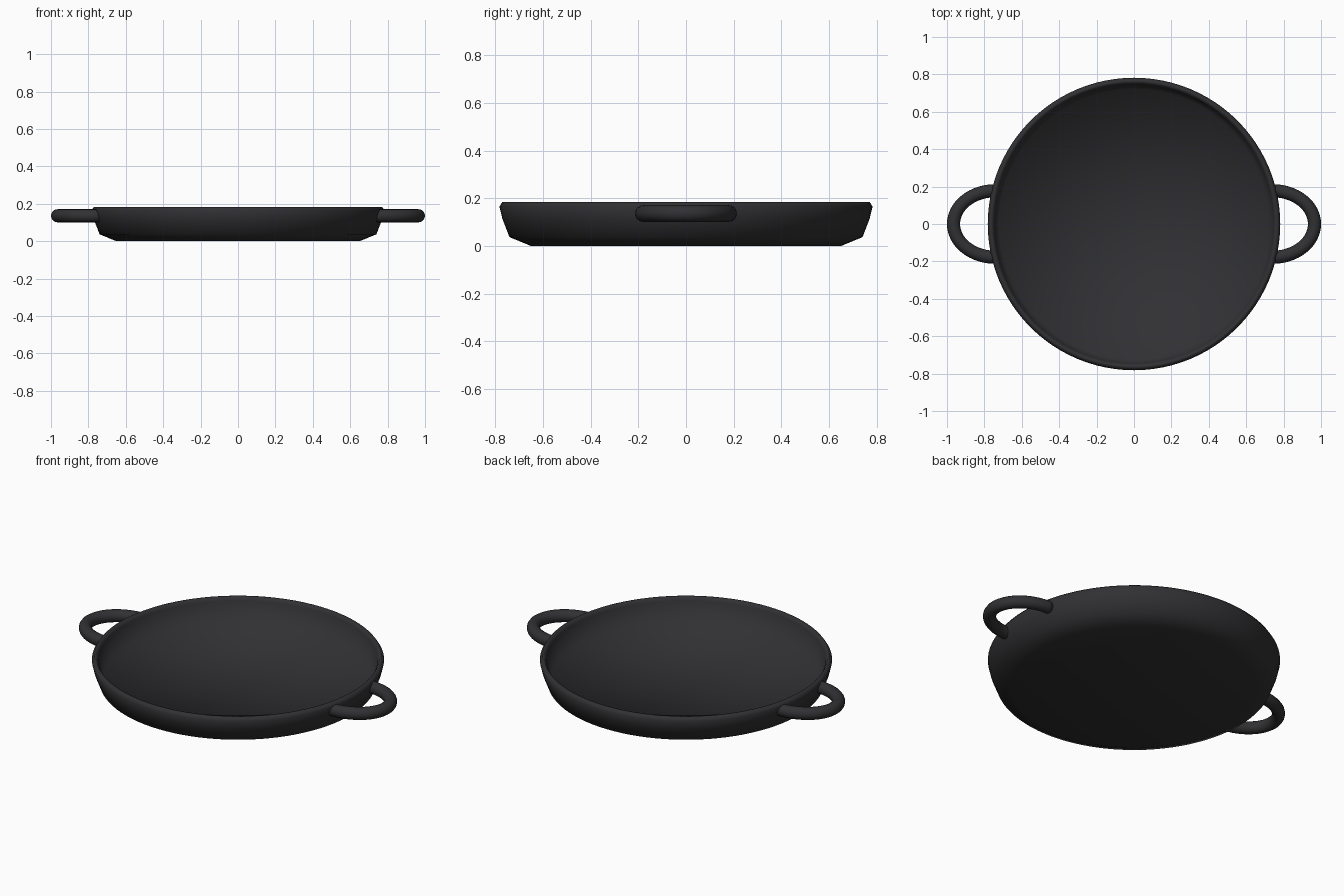
import bpy, bmesh, math
from mathutils import Vector

if "Cube" in bpy.data.objects:
    bpy.data.objects.remove(bpy.data.objects["Cube"])

iron = bpy.data.materials.new("dark_iron")
iron.diffuse_color = (0.03, 0.03, 0.033, 1)
iron.use_nodes = True
iron.node_tree.nodes["Principled BSDF"].inputs["Base Color"].default_value = iron.diffuse_color


def finish(bm, name):
    bmesh.ops.recalc_face_normals(bm, faces=bm.faces)
    for f in bm.faces:
        f.smooth = True
    me = bpy.data.meshes.new(name)
    bm.to_mesh(me)
    bm.free()
    me.materials.append(iron)
    ob = bpy.data.objects.new(name, me)
    bpy.context.collection.objects.link(ob)
    return ob


# Pan body: one turned profile, outside base up over the rim and down to the floor
def pan_body(sides=96):
    profile = [(0, 0), (0.65, 0), (0.74, 0.037), (0.77, 0.115), (0.782, 0.165),
               (0.77, 0.184), (0.757, 0.184), (0.747, 0.165), (0.722, 0.05), (0, 0.05)]
    bm = bmesh.new()
    verts = [bm.verts.new((r, 0, z)) for r, z in profile]
    edges = [bm.edges.new(pair) for pair in zip(verts, verts[1:])]
    bmesh.ops.spin(bm, geom=verts + edges, cent=(0, 0, 0), axis=(0, 0, 1),
                   angle=math.tau, steps=sides, use_duplicate=False)
    bmesh.ops.remove_doubles(bm, verts=bm.verts, dist=1e-4)
    return finish(bm, "pan_body")


# Loop handle: round tube swept along half an ellipse
def handle(name, side, steps=32, ring=16, radius=0.035):
    cx, a, b, z = 0.74, 0.225, 0.178, 0.136
    bm = bmesh.new()
    rings = []
    for i in range(steps + 1):
        t = -math.pi / 2 + math.pi * i / steps
        centre = Vector((cx + a * math.cos(t), b * math.sin(t), z))
        out = Vector((b * math.cos(t), a * math.sin(t), 0)).normalized()
        loop = []
        for j in range(ring):
            u = math.tau * j / ring
            p = centre + radius * (out * math.cos(u) + Vector((0, 0, math.sin(u))))
            loop.append(bm.verts.new((p.x * side, p.y, p.z)))
        rings.append(loop)
    for r0, r1 in zip(rings, rings[1:]):
        for j in range(ring):
            k = (j + 1) % ring
            bm.faces.new((r0[j], r0[k], r1[k], r1[j]))
    bm.faces.new(rings[0])
    bm.faces.new(rings[-1])
    return finish(bm, name)


pan_body()
handle("right_handle", 1)
handle("left_handle", -1)
